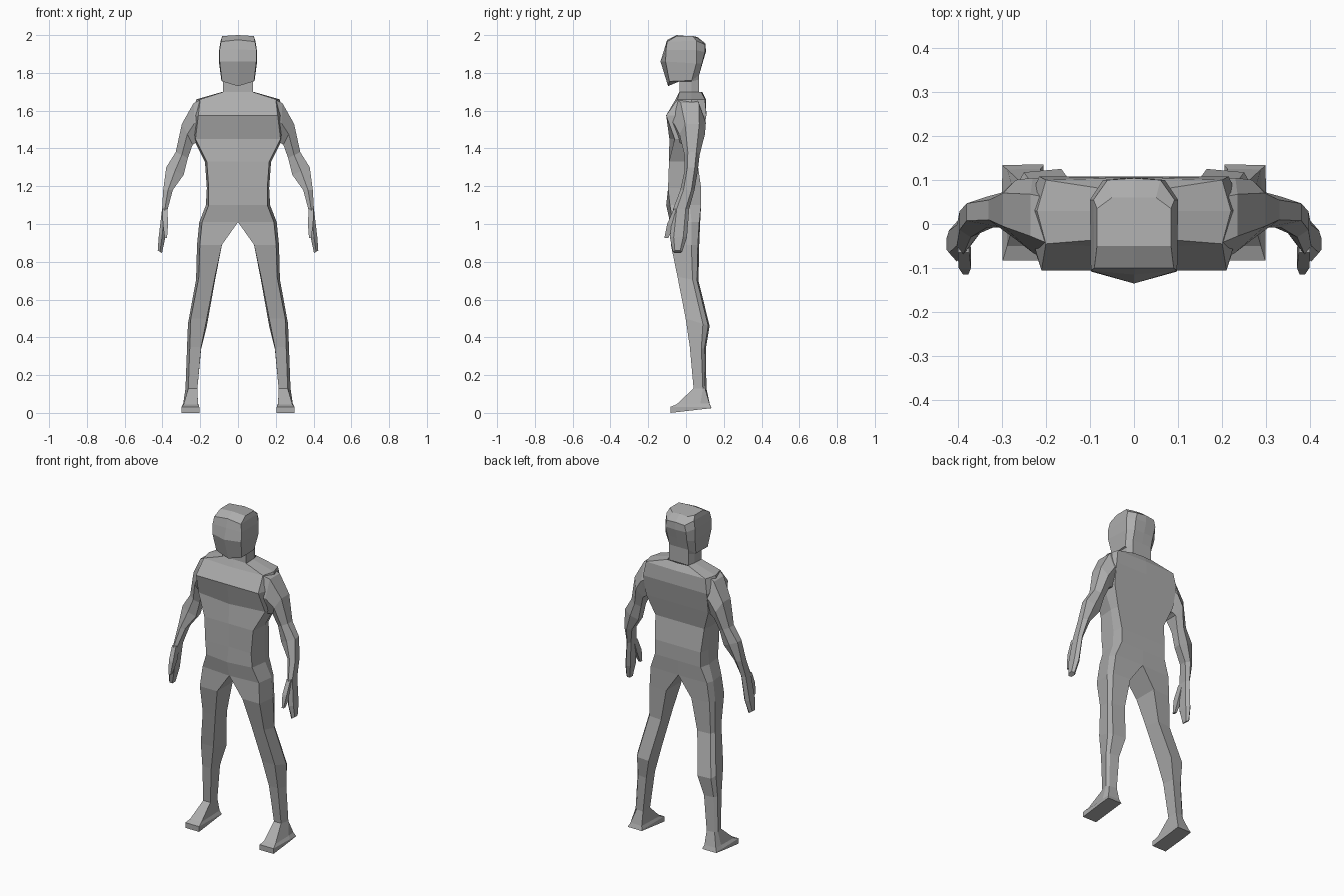
import bpy, bmesh
from mathutils import Matrix

grey = bpy.data.materials.new("plain grey")
grey.diffuse_color = (0.42, 0.42, 0.42, 1)


def loft(name, rings, closed=True, cap_start=False, cap_end=False):
    """Skin a stack of equal rings for the +x side, then mirror it to -x."""
    bm = bmesh.new()
    rows = [[bm.verts.new(p) for p in ring] for ring in rings]
    n = len(rows[0])
    for a, b in zip(rows, rows[1:]):
        for i in range(n if closed else n - 1):
            j = (i + 1) % n
            bm.faces.new((a[i], a[j], b[j], b[i]))
    if cap_start:
        bm.faces.new(rows[0])
    if cap_end:
        bm.faces.new(rows[-1])
    bmesh.ops.recalc_face_normals(bm, faces=bm.faces)
    copy = bmesh.ops.duplicate(bm, geom=bm.verts[:] + bm.edges[:] + bm.faces[:])["geom"]
    bmesh.ops.transform(bm, matrix=Matrix.Scale(-1, 4, (1, 0, 0)),
                        verts=[g for g in copy if isinstance(g, bmesh.types.BMVert)])
    bmesh.ops.reverse_faces(bm, faces=[g for g in copy if isinstance(g, bmesh.types.BMFace)])
    mid = [v for v in bm.verts if abs(v.co.x) < 1e-5]
    bmesh.ops.remove_doubles(bm, verts=mid, dist=1e-4)
    bmesh.ops.recalc_face_normals(bm, faces=bm.faces)
    mesh = bpy.data.meshes.new(name)
    bm.to_mesh(mesh)
    bm.free()
    mesh.materials.append(grey)
    obj = bpy.data.objects.new(name, mesh)
    bpy.context.collection.objects.link(obj)


# Torso: z, front centre y, front corner x y, side x y, back corner x y, back centre y
torso = [
    (1.01, -.085, .19, -.07, .205, .03, .19, .07, .075),
    (1.10, -.105, .155, -.085, .17, .02, .155, .08, .08),
    (1.19, -.09, .155, -.095, .165, .02, .155, .08, .08),
    (1.33, -.09, .165, -.09, .175, .01, .165, .06, .06),
    (1.45, -.088, .225, -.06, .235, .02, .21, .085, .085),
    (1.575, -.105, .21, -.105, .25, .03, .215, .108, .108),
    (1.66, -.055, .2, -.045, .22, .03, .2, .1, .105),
    (1.70, -.035, .075, -.035, .08, .03, .07, .08, .085),
]
loft("torso", [[(0, fc, z), (fx, fy, z), (sx, sy, z), (bx, by, z), (0, bc, z)]
               for z, fc, fx, fy, sx, sy, bx, by, bc in torso], closed=False)

# Neck and head, from neck base to crown
neck = [[(0, -.035, z), (.08, -.035, z), (.08, .03, z), (.065, .07, z + .01), (0, .07, z + .01)]
        for z in (1.685, 1.755)]
head = [
    [(0, -.095, 1.73), (.085, -.088, 1.755), (.088, .03, 1.76), (.065, .07, 1.79), (0, .07, 1.79)],
    [(0, -.135, 1.86), (.097, -.108, 1.86), (.1, .055, 1.85), (.065, .085, 1.85), (0, .087, 1.85)],
    [(0, -.115, 1.925), (.098, -.106, 1.92), (.1, .055, 1.92), (.07, .1, 1.91), (0, .105, 1.91)],
    [(0, -.1, 1.975), (.09, -.1, 1.965), (.092, .055, 1.97), (.06, .1, 1.95), (0, .104, 1.955)],
    [(0, -.05, 2.0), (.084, -.05, 1.995), (.084, .035, 1.995), (.05, .06, 1.985), (0, .06, 1.99)],
]
loft("head", neck + head, closed=False, cap_end=True)

# Legs and feet: inner x, outer x, front y, front z, back y, back z
legs = [
    (0, .205, -.085, 1.01, .075, 1.01),
    (.085, .217, -.08, .89, .07, .89),
    (.122, .222, -.045, .72, .066, .70),
    (.165, .265, -.002, .50, .125, .46),
    (.195, .27, .02, .35, .105, .34),
    (.215, .278, .04, .13, .108, .13),
    (.212, .29, -.05, .045, .125, .05),
    (.205, .3, -.083, .032, .133, .03),
    (.205, .3, -.083, .0, .135, .025),
]


def leg_ring(xi, xo, yf, zf, yb, zb):
    ys, zs = yf + (yb - yf) * .72, zf + (zb - zf) * .72
    k = .015 if zf > .1 else .002
    if xi == 0:  # top ring follows the hip line
        return [(0, yf, zf), (.19, -.07, zf), (xo, .03, zs), (.19, .07, zb), (0, yb, zb)]
    return [(xi, yf, zf), (xo - k, yf, zf), (xo, ys, zs), (xo - k, yb - k / 2, zb), (xi, yb, zb)]


loft("legs", [leg_ring(*r) for r in legs], cap_end=True)

# Arms and hands: outer x z, inner x z, front y, back y
arms = [
    (.195, 1.66, .2, 1.44, -.085, .1),
    (.235, 1.64, .225, 1.43, -.065, .105),
    (.297, 1.53, .24, 1.42, -.035, .1),
    (.33, 1.38, .265, 1.35, -.008, .072),
    (.38, 1.30, .288, 1.26, -.008, .062),
    (.396, 1.18, .345, 1.18, -.03, .045),
    (.402, 1.08, .372, 1.08, -.068, .017),
    (.42, .93, .385, .93, -.085, .005),
    (.425, .86, .402, .846, -.07, -.02),
]


def arm_ring(xo, zo, xi, zi, yf, yb):
    out = []
    for t, s in ((0, .22), (0, .78), (.5, 1), (1, .8), (1, .2), (.5, 0)):
        out.append((xo + (xi - xo) * t, yf + (yb - yf) * s, zo + (zi - zo) * t))
    return out


loft("arms", [arm_ring(*r) for r in arms], cap_start=True, cap_end=True)

# Thumbs: outer x, inner x, front y, back y, z
thumbs = [(.4, .374, -.065, -.03, 1.08), (.398, .37, -.1, -.055, 1.0), (.388, .376, -.115, -.095, .925)]
loft("thumbs", [[(a, f, z), (a, b, z), (i, b, z), (i, f, z)] for a, i, f, b, z in thumbs],
     cap_start=True, cap_end=True)
